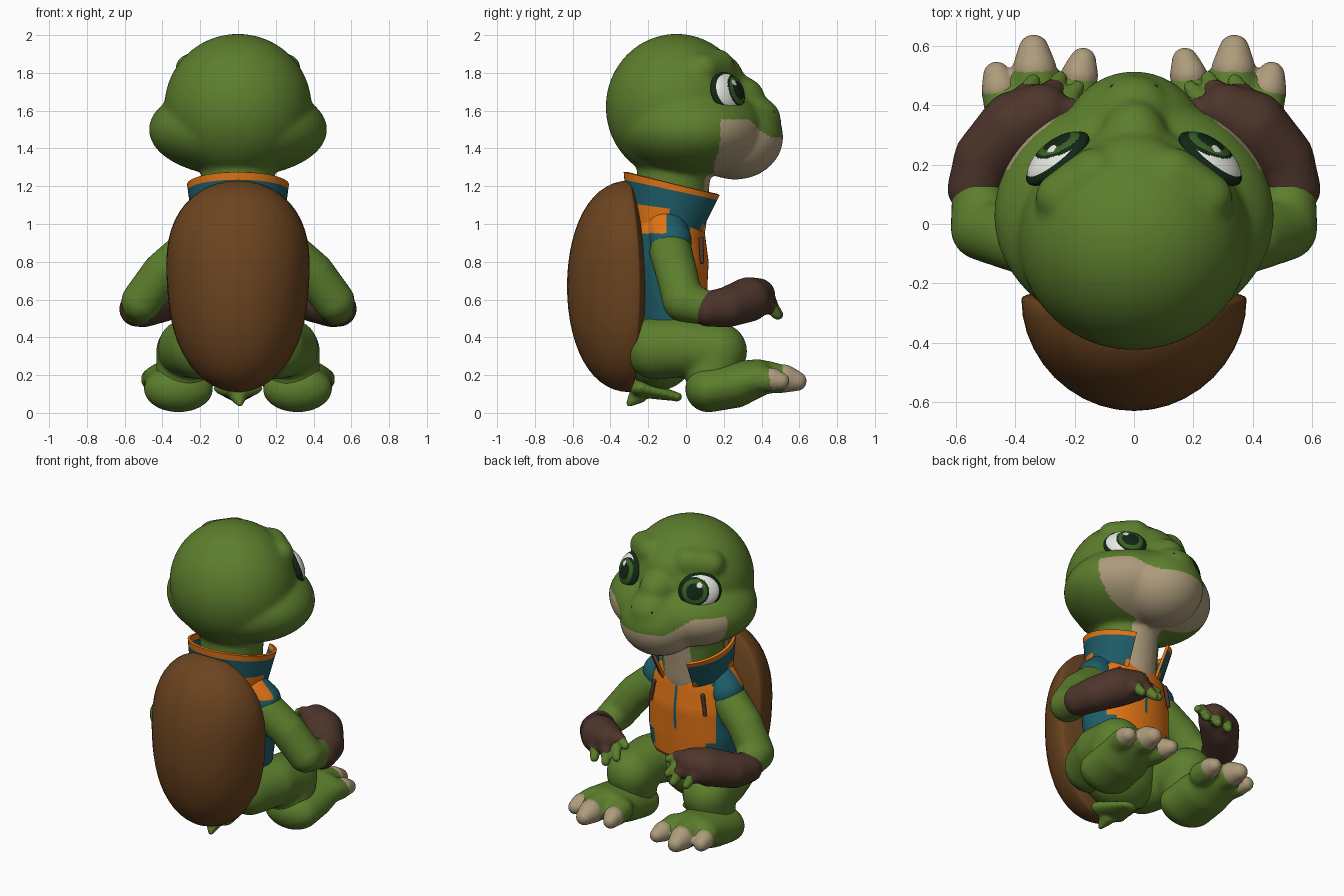
import bpy, bmesh, math
from mathutils import Matrix, Vector

cube = bpy.data.objects.get("Cube")
if cube:
    bpy.data.objects.remove(cube, do_unlink=True)


def material(name, color):
    mat = bpy.data.materials.new(name)
    mat.use_nodes = True
    mat.diffuse_color = (*color, 1)
    bsdf = next(n for n in mat.node_tree.nodes if n.type == "BSDF_PRINCIPLED")
    bsdf.inputs["Base Color"].default_value = (*color, 1)
    bsdf.inputs["Roughness"].default_value = 0.8
    return mat


GREEN = material("skin green", (.108, .21, .026))
BEIGE = material("pale beige", (.42, .33, .20))
SHELL = material("shell brown", (.15, .058, .014))
GLOVE = material("glove brown", (.075, .036, .024))
ORANGE = material("vest orange", (.78, .18, .008))
TEAL = material("vest teal", (.013, .11, .14))
WHITE = material("eye white", (.8, .8, .75))
DARK = material("eye dark", (.006, .02, .008))
IRIS = material("iris green", (.04, .12, .02))


def paint(obj, mats, rule=None):
    """Give the mesh its materials and pick one per face by position."""
    obj.data.materials.clear()
    for mat in mats:
        obj.data.materials.append(mat)
    for face in obj.data.polygons:
        face.material_index = mats.index(rule(face.center)) if rule else 0
    obj.data.shade_smooth()


def to_object(name, bm):
    bmesh.ops.recalc_face_normals(bm, faces=bm.faces)
    mesh = bpy.data.meshes.new(name)
    bm.to_mesh(mesh)
    bm.free()
    obj = bpy.data.objects.new(name, mesh)
    bpy.context.collection.objects.link(obj)
    return obj


def bake(obj):
    """Replace the mesh by the result of its modifiers."""
    graph = bpy.context.evaluated_depsgraph_get()
    mesh = bpy.data.meshes.new_from_object(obj.evaluated_get(graph))
    obj.modifiers.clear()
    obj.data = mesh


def blob(name, chains, mats, rule=None, side=1, voxel=.016, smooth=5):
    """Fuse chains of balls (x, y, z, radius or three radii) into one skin."""
    bm = bmesh.new()
    for chain in chains:
        pts = [Vector((side * p[0], *p[1:3], *(p[3:] if len(p) == 6 else p[3:] * 3)))
               for p in chain]
        balls = [pts[0]]
        for a, b in zip(pts, pts[1:]):
            balls += [a.lerp(b, i / 6) for i in range(1, 7)]
        for ball in balls:
            place = Matrix.Translation(ball[:3]) @ Matrix.Diagonal((*ball[3:], 1))
            detail = 5 if max(ball[3:]) > .23 else 3
            bmesh.ops.create_icosphere(bm, subdivisions=detail, radius=1, matrix=place)
    obj = to_object(name, bm)
    remesh = obj.modifiers.new("fuse", "REMESH")
    remesh.mode = "VOXEL"
    remesh.voxel_size = voxel
    relax = obj.modifiers.new("relax", "SMOOTH")
    relax.factor = .5
    relax.iterations = smooth
    bake(obj)
    paint(obj, mats, rule)
    return obj


def loft(name, rows, closed):
    bm = bmesh.new()
    grid = [[bm.verts.new(p) for p in row] for row in rows]
    count = len(rows[0])
    for low, high in zip(grid, grid[1:]):
        for i in range(count if closed else count - 1):
            j = (i + 1) % count
            bm.faces.new((low[i], low[j], high[j], high[i]))
    if closed:
        bm.faces.new(grid[0])
        bm.faces.new(grid[-1])
    return to_object(name, bm)


# Head and neck: cranium, cheeks, muzzle, snout, forehead, bridge, brows
def head_color(c):
    smile = 1.455 + .1 * min(1, max(0, (abs(c.x) - .16) / .13))
    chin = c.y > .15 + .25 * max(0, abs(c.x) - .3) and c.z < smile
    throat = c.z < 1.32 and c.y > .02 and abs(c.x) < .1
    return BEIGE if chin or throat else GREEN


head_parts = [
    [(0, -.05, 1.62, .39, .375, .387)],
    [(0, .03, 1.5, .472, .4, .25)],
    [(0, .26, 1.46, .25, .255, .225)],
    [(0, .33, 1.55, .15, .175, .14)],
    [(0, .13, 1.76, .2, .18, .16)],
    [(0, .23, 1.67, .13, .19, .13)],
    [(0, -.08, 1.0, .19), (0, -.06, 1.36, .2)],
]
for s in (1, -1):
    head_parts.append([(s * .13, .16, 1.83, .1), (s * .25, .09, 1.82, .085)])
blob("head", head_parts, [GREEN, BEIGE], head_color, voxel=.012, smooth=24)

# Eyes: flattened balls with painted iris, pupil and glint, on a dark rim
def eye_part(name, s, radii):
    out = Vector((s * .6, .74, .3)).normalized()
    across = Vector((s * .78, -.63, 0)).normalized()
    up = Vector((-s * out.x * .3, -out.y * .3, .95))
    up = (up - out * up.dot(out) - across * up.dot(across)).normalized()
    axes = Matrix((across, up, out)).transposed().to_4x4()
    center = Vector((s * .257, .22, 1.695))
    bm = bmesh.new()
    bmesh.ops.create_uvsphere(bm, u_segments=72, v_segments=64, radius=1,
                              matrix=Matrix.Translation(center) @ axes @ Matrix.Diagonal((*radii, 1)))

    def color(c):
        u, v = (c - center).dot(across) + .035, (c - center).dot(up)
        if math.hypot(u - .03, v - .04) < .017:
            return WHITE
        d = math.hypot(u, v)
        if d < .052 or .076 < d < .088:
            return DARK
        return IRIS if d < .08 else WHITE
    return to_object(name, bm), color


for side, s in (("left", 1), ("right", -1)):
    eye, rule = eye_part(side + "_eye", s, (.122, .105, .058))
    paint(eye, [WHITE, DARK, IRIS], rule)
    rim, _ = eye_part(side + "_eye_rim", s, (.13, .113, .042))
    paint(rim, [DARK])
    blob(side + "_nostril", [[(.07, .458, 1.59, .013)]], [DARK], side=s, voxel=.004, smooth=1)

# Shell: domed at the back, nearly flat where it meets the vest, full shoulders
bm = bmesh.new()
bmesh.ops.create_uvsphere(bm, u_segments=40, v_segments=28, radius=1)
for v in bm.verts:
    x, y, z = v.co
    if abs(z) < .999:
        x *= math.sqrt((1 - abs(z) ** 2.6) / (1 - z * z))
    v.co = (x * .375 * (1 + .1 * z), -.3 + .05 * (1 - z * z) + y * (.38 if y < 0 else .04),
            .67 + .56 * z)
paint(to_object("shell", bm), [SHELL])

# Vest body
rings = [(.46, -.08, .28, .18), (.6, -.08, .3, .19), (.8, -.09, .3, .21),
         (.95, -.1, .28, .2), (1.06, -.1, .22, .18)]
profile = [Vector(rings[0])]
for a, b in zip(rings, rings[1:]):
    profile += [Vector(a).lerp(Vector(b), i / 6) for i in range(1, 7)]
turn = [math.tau * (i + .5) / 96 for i in range(96)]
rows = [[(rx * math.sin(a), cy + ry * math.cos(a), z) for a in turn] for z, cy, rx, ry in profile]


def vest_color(c):
    if c.y > 0:
        if c.z > .94 + 1.2 * abs(c.x):
            return BEIGE
        if abs(c.x) < .014 and c.z > .68:
            return TEAL
    if c.z < .49 or (c.z > .95 and c.y < -.1):
        return ORANGE
    pocket = c.z < .61 and abs(c.x) > .19
    return ORANGE if c.y > .02 and abs(c.x) < .245 and not pocket else TEAL


paint(loft("vest", rows, True), [ORANGE, TEAL, BEIGE], vest_color)

# Standing collar, open at the throat, with an orange edge
steps, levels = 48, 8
rows = []
for k in range(levels + 1):
    t = k / levels
    row = []
    for i in range(steps + 1):
        a = math.radians(28 + 304 * i / steps)
        lift = 1.21 - .065 * math.cos(a)
        rx, ry, cy = .235 + .035 * t, .2 + .07 * t, -.1 + .04 * t
        row.append((rx * math.sin(a), cy + ry * math.cos(a), .95 + (lift - .95) * t))
    rows.append(row)
collar = loft("collar", rows, False)
thick = collar.modifiers.new("thickness", "SOLIDIFY")
thick.thickness = .018
bake(collar)


def collar_color(c):
    top = 1.21 - .065 * (c.y + .06) / .27
    shoulder = c.z < 1.1 and -.26 < c.y < -.1
    return ORANGE if c.z > top - .035 or shoulder or (c.y > 0 and abs(c.x) < .125) else TEAL


paint(collar, [TEAL, ORANGE], collar_color)
collar.data.set_sharp_from_angle(angle=math.radians(40))

# Hips, seat and tail
blob("hips", [[(0, -.14, .36, .27, .2, .24)]], [GREEN])
blob("tail", [[(0, -.24, .13, .13, .06, .05), (0, -.05, .085, .06, .03, .025)],
              [(0, -.25, .1, .05), (.01, -.3, .05, .018)]], [GREEN], voxel=.01, smooth=2)

for side, s in (("left", 1), ("right", -1)):
    # Vest shoulder and zip tab
    blob(side + "_vest_shoulder", [[(.18, -.1, .97, .11), (.24, -.08, .91, .112)]], [TEAL, ORANGE],
         lambda c: ORANGE if c.y < -.1 and c.z > .95 else TEAL, s, voxel=.011)
    blob(side + "_chest_strap", [[(.18, .08, .92, .015), (.2, .085, .8, .013)]], [GLOVE],
         side=s, voxel=.006, smooth=2)

    # Arm, glove and fingers
    blob(side + "_arm", [[(.27, -.08, .85, .115), (.4, -.05, .74, .112),
                          (.51, -.015, .59, .11), (.525, .13, .55, .09)]], [GREEN], side=s)
    blob(side + "_glove", [[(.535, .12, .55, .095), (.5, .22, .56, .108),
                            (.4, .33, .6, .12), (.31, .38, .62, .095)],
                           [(.38, .4, .6, .05), (.36, .44, .56, .042)],
                           [(.3, .42, .6, .05), (.27, .45, .57, .042)],
                           [(.28, .36, .65, .045), (.21, .39, .64, .038)]], [GLOVE], side=s, smooth=2)
    fingers = [[(.36, .44, .57, .036), (.34, .48, .52, .026)],
               [(.27, .45, .57, .036), (.25, .49, .52, .026)],
               [(.23, .41, .6, .036), (.19, .46, .55, .024)],
               [(.21, .39, .64, .033), (.16, .41, .62, .024)]]
    blob(side + "_fingers", fingers, [GREEN], side=s, voxel=.009, smooth=2)

    # Leg: thigh, knee and shin
    blob(side + "_leg", [[(.2, -.16, .34, .165), (.27, 0, .345, .155), (.28, .17, .325, .155),
                          (.29, .14, .2, .145)]], [GREEN], side=s)
    # Foot with three toes and claws, sole rising toward the toes
    blob(side + "_foot", [[(.315, .12, .127, .185, .125, .125), (.32, .26, .15, .18, .12, .125),
                           (.33, .38, .185, .17, .1, .1)],
                          [(.2, .4, .18, .078), (.185, .47, .175, .066)],
                          [(.33, .42, .19, .088), (.335, .5, .18, .078)],
                          [(.43, .38, .18, .075), (.45, .44, .175, .064)]], [GREEN], side=s, smooth=3)
    claws = [[(.183, .5, .178, .063), (.172, .55, .168, .045)],
             [(.335, .52, .182, .075), (.338, .587, .168, .052)],
             [(.452, .455, .178, .062), (.463, .502, .168, .046)]]
    blob(side + "_claws", claws, [BEIGE], side=s, voxel=.01, smooth=2)
